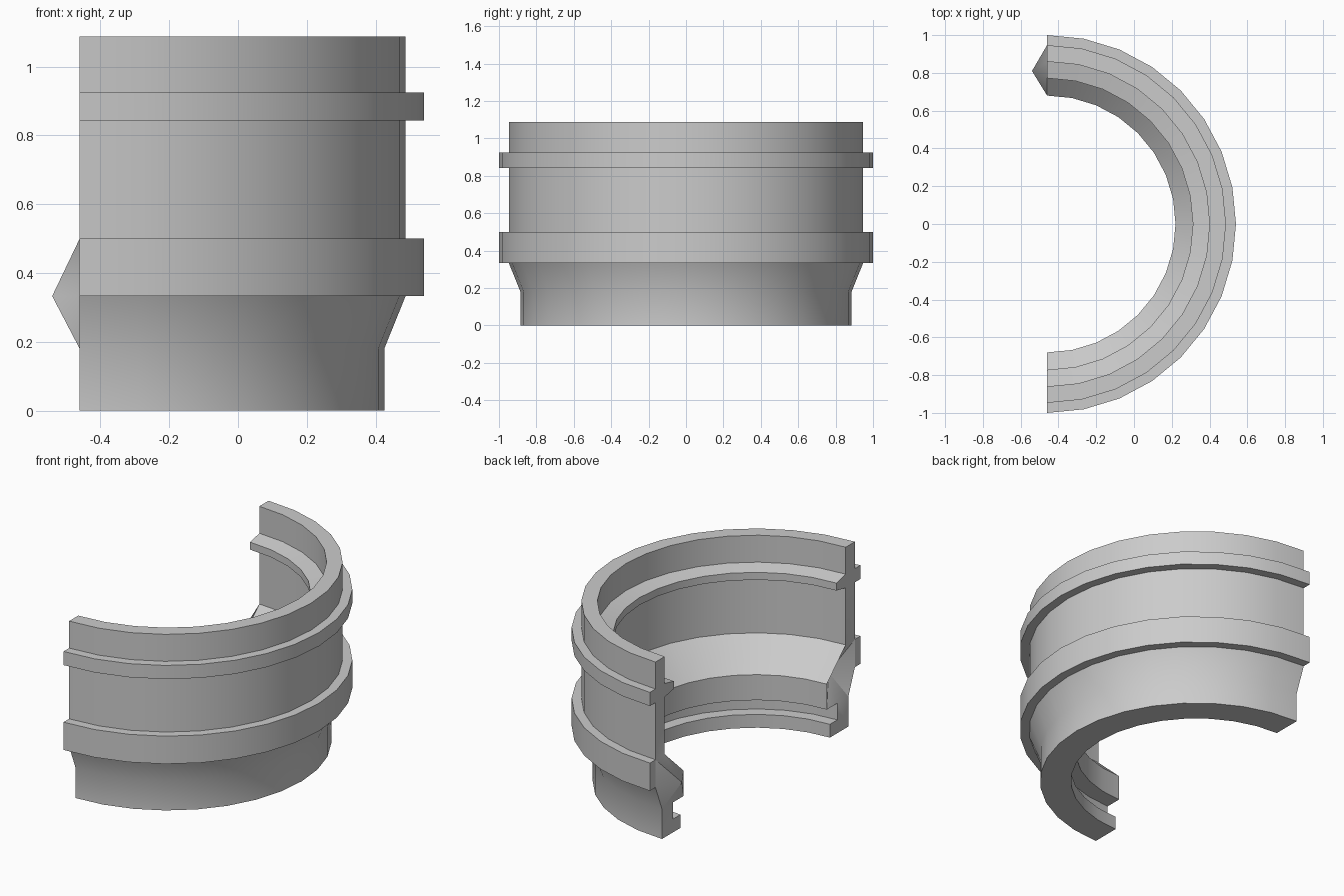
import bpy
import bmesh
from math import pi, sin, cos, radians

cube = bpy.data.objects.get("Cube")
if cube:
    bpy.data.objects.remove(cube, do_unlink=True)

STEPS = 16        # segments in the half turn
CENTRE_X = -0.46  # axis of the ring
TAB = 0.08        # depth of the locating tab and socket

# Wall cross-section as (radius, height), counter-clockwise from the inner bottom
PROFILE = [
    (.71, 0), (.885, 0), (.885, .18), (.947, .333),          # foot and flare
    (1, .333), (1, .5), (.947, .5),                          # wide outer band
    (.947, .843), (1, .843), (1, .925), (.947, .925),        # narrow outer band
    (.947, 1.087), (.86, 1.087),                             # top rim
    (.86, .925), (.772, .905), (.772, .86), (.86, .843),     # inner ledge
    (.86, .5), (.68, .333), (.68, .18),                      # inner seat
    (.78, .18), (.78, .08), (.71, .08),                      # groove and lip
]

# Flat pieces of each cut end, and the outline of the tab or socket
END_PIECES = [range(3, 7), range(6, 18), [0, 1, 2, 20, 21, 22]]
TAB_OUTLINE = [2, 3, 6, 17, 18, 19, 20]


def grey_material():
    mat = bpy.data.materials.new("plain grey")
    colour = (0.6, 0.6, 0.6, 1)
    mat.use_nodes = True
    mat.diffuse_color = colour
    mat.node_tree.nodes["Principled BSDF"].inputs["Base Color"].default_value = colour
    return mat


bm = bmesh.new()

# Sweep the section around half a turn
rings = []
for i in range(STEPS + 1):
    a = -pi / 2 + pi * i / STEPS
    rings.append([bm.verts.new((CENTRE_X + r * cos(a), r * sin(a), z))
                  for r, z in PROFILE])
n = len(PROFILE)
for a, b in zip(rings, rings[1:]):
    for j in range(n):
        k = (j + 1) % n
        bm.faces.new((a[j], a[k], b[k], b[j]))

# Close the ends: a socket sinks into the front one, a tab stands on the back one
for ring, side, depth in ((rings[0], -1, TAB), (rings[-1], 1, -TAB)):
    for piece in END_PIECES:
        bm.faces.new([ring[j] for j in piece])
    apex = bm.verts.new((CENTRE_X + depth, side * 0.81, 0.333))
    for j, k in zip(TAB_OUTLINE, TAB_OUTLINE[1:] + TAB_OUTLINE[:1]):
        bm.faces.new((ring[j], ring[k], apex))

bmesh.ops.recalc_face_normals(bm, faces=bm.faces)
mesh = bpy.data.meshes.new("half_ring_collar")
bm.to_mesh(mesh)
bm.free()
mesh.materials.append(grey_material())

collar = bpy.data.objects.new("half_ring_collar", mesh)
bpy.context.collection.objects.link(collar)
bpy.ops.object.select_all(action='DESELECT')
collar.select_set(True)
bpy.context.view_layer.objects.active = collar
bpy.ops.object.shade_smooth_by_angle(angle=radians(30))
